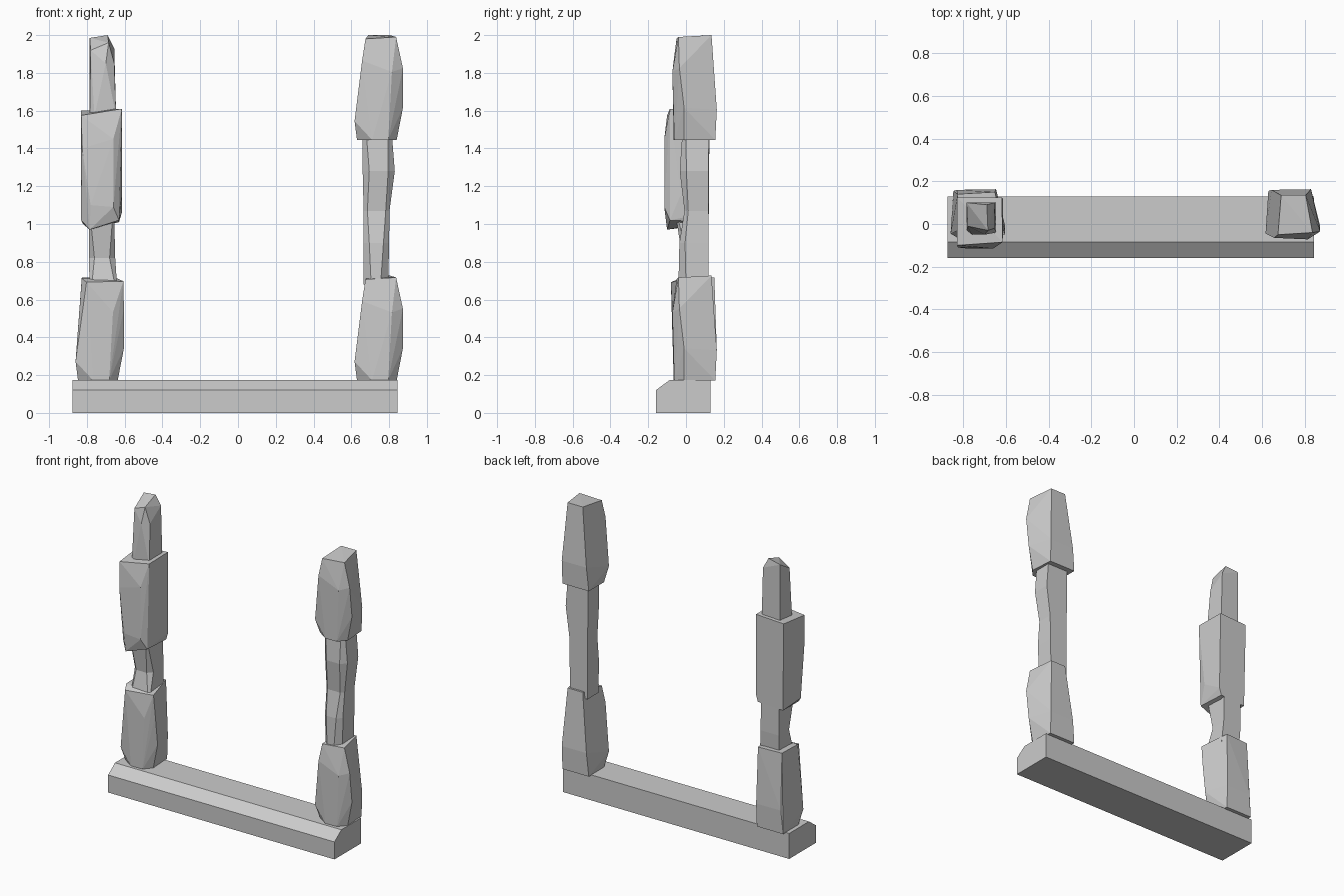
import bpy, bmesh


def finish(name, bm):
    bmesh.ops.recalc_face_normals(bm, faces=bm.faces)
    mesh = bpy.data.meshes.new(name)
    bm.to_mesh(mesh)
    bm.free()
    obj = bpy.data.objects.new(name, mesh)
    bpy.context.collection.objects.link(obj)
    return obj


def hull(name, points, offset=(0, 0, 0)):
    """Chiselled convex stone around a few corner points."""
    bm = bmesh.new()
    for p in points:
        bm.verts.new([a + b for a, b in zip(p, offset)])
    res = bmesh.ops.convex_hull(bm, input=bm.verts)
    junk = {g for g in res["geom_interior"] + res["geom_unused"]
            if isinstance(g, bmesh.types.BMVert)}
    bmesh.ops.delete(bm, geom=list(junk), context='VERTS')
    bmesh.ops.dissolve_limit(bm, angle_limit=0.03, verts=bm.verts, edges=bm.edges)
    return finish(name, bm)


def shaft(name, rings, offset=0.0):
    """Stacked sections (z, x0, x1, y0, y1, front corner cut)."""
    bm = bmesh.new()
    loops = []
    for z, x0, x1, y0, y1, c in rings:
        sec = [(x0, y1), (x0, y0 + c), (x0 + c, y0), (x1 - c, y0), (x1, y0 + c), (x1, y1)]
        loops.append([bm.verts.new((x + offset, y, z)) for x, y in sec])
    for a, b in zip(loops, loops[1:]):
        for i in range(6):
            j = (i + 1) % 6
            bm.faces.new((a[i], a[j], b[j], b[i]))
    bm.faces.new(loops[0])
    bm.faces.new(loops[-1])
    bmesh.ops.triangulate(bm, faces=[f for f in bm.faces if len(f.verts) == 4])
    return finish(name, bm)


# Plinth: a beam with its front top edge bevelled
profile = [(-0.16, 0), (0.13, 0), (0.13, 0.175), (-0.085, 0.175), (-0.16, 0.12)]
bm = bmesh.new()
face = bm.faces.new([bm.verts.new((-0.875, y, z)) for y, z in profile])
ext = bmesh.ops.extrude_face_region(bm, geom=[face])
bmesh.ops.translate(bm, vec=(1.72, 0, 0),
                    verts=[g for g in ext["geom"] if isinstance(g, bmesh.types.BMVert)])
finish("base_beam", bm)

# Shared tapered stone (local x around the column axis, z from its foot)
body = [(-0.115, 0.155, 0), (0.085, 0.155, 0), (0.095, -0.01, 0), (0.05, -0.062, 0),
        (-0.035, -0.065, 0), (-0.115, -0.01, 0), (-0.128, -0.045, 0.1),
        (0.128, -0.01, 0.17), (0.128, -0.035, 0.38), (0.07, -0.072, 0.36),
        (-0.088, -0.065, 0.42), (0.085, 0.163, 0.16), (-0.1, 0.16, 0.16)]
narrow_top = [(-0.055, 0.135, 0.555), (0.06, 0.135, 0.555),
              (0.092, -0.04, 0.545), (-0.07, -0.05, 0.535)]
wide_top = [(-0.095, 0.14, 0.545), (0.08, 0.15, 0.545),
            (0.125, -0.05, 0.525), (-0.07, -0.08, 0.52), (-0.095, -0.03, 0.54)]
hull("right_lower_stone", body + narrow_top, (0.745, 0, 0.172))
hull("right_upper_stone", body + narrow_top, (0.745, 0, 1.445))
hull("left_lower_stone", body + wide_top, (-0.732, 0, 0.172))

# Worn shafts between the stones
shaft("right_shaft", [(0.68, 0.665, 0.795, -0.04, 0.12, 0.04),
                      (0.9, 0.665, 0.80, -0.035, 0.12, 0.03),
                      (1.07, 0.665, 0.802, -0.008, 0.12, 0.02),
                      (1.28, 0.66, 0.83, -0.033, 0.12, 0.035),
                      (1.47, 0.66, 0.815, -0.02, 0.12, 0.02)])
shaft("left_shaft", [(0.67, -0.785, -0.64, -0.05, 0.11, 0.01),
                     (0.82, -0.79, -0.65, -0.02, 0.12, 0.03),
                     (1.02, -0.79, -0.655, -0.05, 0.12, 0.01)])

# Left middle block
hull("left_block", [(-0.83, 0.125, 1.6), (-0.62, 0.125, 1.61), (-0.615, -0.085, 1.61),
                    (-0.83, -0.1, 1.575), (-0.825, -0.11, 1.4), (-0.66, -0.115, 1.45),
                    (-0.78, -0.115, 1.1), (-0.66, -0.115, 1.09), (-0.83, -0.06, 1.02),
                    (-0.785, -0.1, 0.97), (-0.63, -0.085, 1.02), (-0.615, -0.03, 1.15),
                    (-0.615, 0.12, 1.06), (-0.63, 0.12, 1.01), (-0.82, 0.12, 1.0)])

# Left broken tip
hull("left_tip", [(-0.785, 0.1, 1.57), (-0.645, 0.1, 1.57), (-0.645, -0.04, 1.57),
                  (-0.76, -0.05, 1.57), (-0.785, -0.03, 1.57), (-0.785, 0.1, 1.985),
                  (-0.655, 0.1, 1.93), (-0.69, 0.09, 2.0), (-0.685, -0.03, 1.96),
                  (-0.70, -0.05, 1.85), (-0.655, -0.02, 1.85), (-0.78, -0.01, 1.92)])
